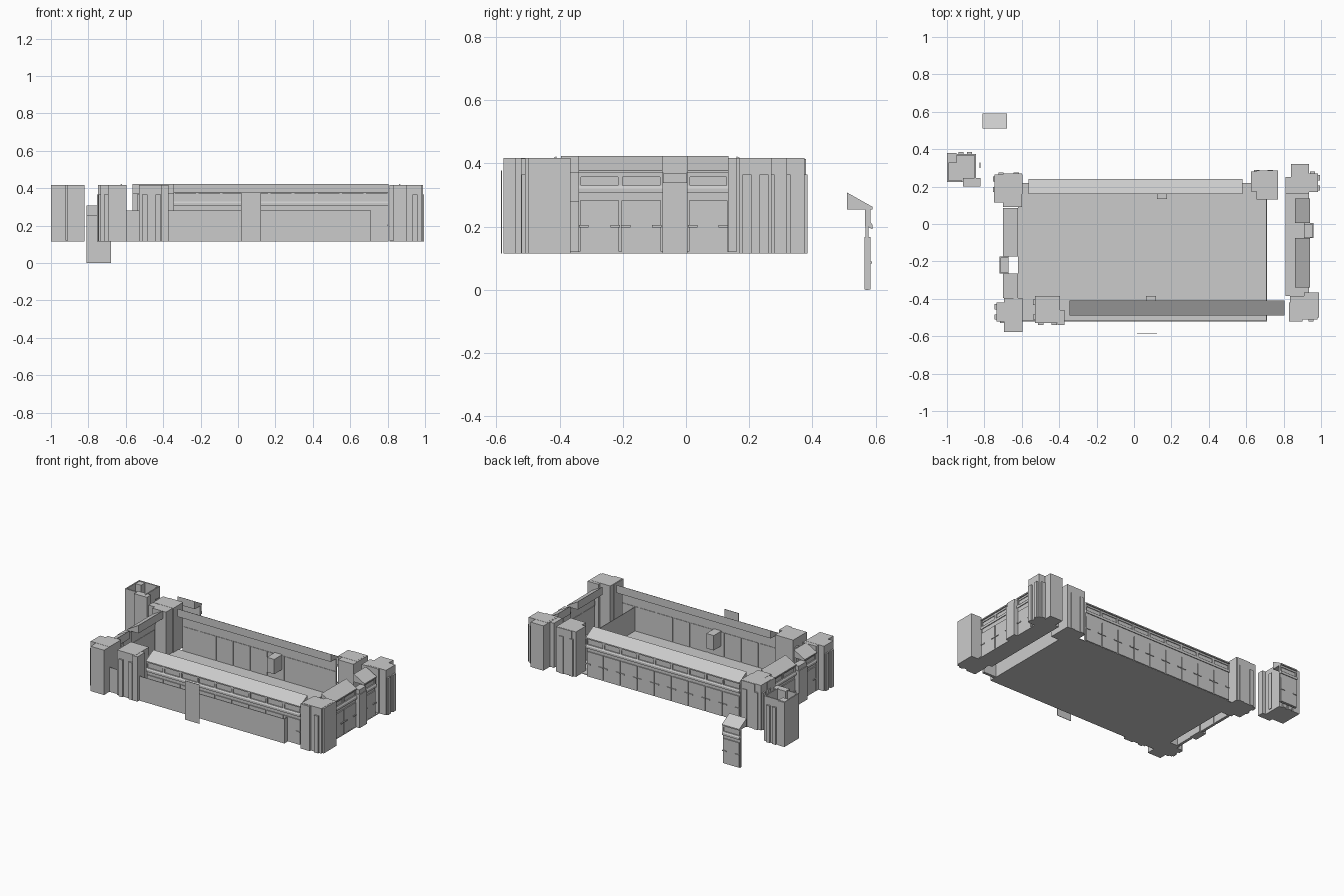
import bpy, bmesh, math
from mathutils import Matrix, Vector

if "Cube" in bpy.data.objects:
    bpy.data.objects.remove(bpy.data.objects["Cube"])

Z0, Z1, ZP = 0.115, 0.418, 0.365   # base, tower top, pilaster top


def box(bm, x0, x1, y0, y1, z0, z1):
    m = Matrix.Translation(((x0 + x1) / 2, (y0 + y1) / 2, (z0 + z1) / 2)) @ \
        Matrix.Diagonal((x1 - x0, y1 - y0, z1 - z0, 1))
    bmesh.ops.create_cube(bm, size=1, matrix=m)


def extrude_profile(bm, prof, u0, u1):
    # closed (v, z) profile swept along u
    a = [bm.verts.new((u0, v, z)) for v, z in prof]
    b = [bm.verts.new((u1, v, z)) for v, z in prof]
    bm.faces.new(a)
    bm.faces.new(b[::-1])
    n = len(prof)
    for i in range(n):
        j = (i + 1) % n
        bm.faces.new((a[j], a[i], b[i], b[j]))


def finish(bm, name, loc=(0, 0, 0), rot=0):
    bmesh.ops.recalc_face_normals(bm, faces=bm.faces)
    me = bpy.data.meshes.new(name)
    bm.to_mesh(me)
    bm.free()
    ob = bpy.data.objects.new(name, me)
    ob.location, ob.rotation_euler = loc, (0, 0, rot)
    bpy.context.collection.objects.link(ob)
    return ob


ROOF = [(-0.08, 0.308), (-0.08, 0.255), (0.0, 0.255), (0.0, 0.263)]
SILL = [(-0.024, 0.215), (-0.024, 0.205), (0.0, 0.192), (0.0, 0.206), (-0.006, 0.215)]


def wall(name, loc, rot, runs, pilaster=None):
    # runs: (start, end, bays) along u; the wall faces local +y, eave at y = 0
    bm = bmesh.new()
    for u0, u1, bays in runs:
        extrude_profile(bm, ROOF, u0, u1)
        extrude_profile(bm, SILL, u0, u1)
        box(bm, u0, u1, -0.024, -0.014, 0.2, 0.256)       # glazing strip
        box(bm, u0, u1, -0.022, -0.012, 0, 0.2)           # backing
        w = (u1 - u0) / bays
        for i in range(bays):
            a, b = u0 + i * w, u0 + (i + 1) * w
            box(bm, a + .004, b - .004, -0.025, -0.006, 0.001, 0.168)   # lower panel
            box(bm, a, a + .007, -0.02, -0.006, 0.2, 0.256)             # window posts
            box(bm, b - .007, b, -0.02, -0.006, 0.2, 0.256)
            box(bm, a + .007, b - .007, -0.02, -0.009, 0.243, 0.256)
            box(bm, a + .002, a + .032, -0.02, -0.001, 0.083, 0.09)     # clips
            box(bm, b - .032, b - .002, -0.02, -0.001, 0.083, 0.09)
    if pilaster:
        u0, u1 = pilaster
        box(bm, u0, u1, -0.03, 0.02, 0, 0.225)
        box(bm, u0 + .004, u1 - .004, -0.03, 0.015, 0.225, 0.255)
    return finish(bm, name, loc, rot)


H = math.pi / 2
wall("back_wall", (0, 0.24, Z0), 0, [(-0.565, 0.58, 9)])
wall("front_wall", (0, -0.49, Z0), math.pi, [(-0.805, 0.345, 9)])
wall("right_wall", (0.94, 0, Z0), -H, [(-0.135, -0.005, 1), (0.075, 0.34, 2)], (-0.005, 0.075))
wall("left_wall", (-0.70, 0, Z0), H, [(-0.395, -0.265, 1), (-0.175, 0.085, 2)], (-0.265, -0.175))
wall("spare_wall_bay", (0, 0.59, 0), 0, [(-0.81, -0.68, 1)])

# open floor tray: floor, front skirt and right skirt
bm = bmesh.new()
box(bm, -0.62, 0.71, -0.52, 0.22, Z0, Z0 + .004)
box(bm, -0.60, 0.71, -0.52, -0.516, Z0, 0.28)
box(bm, 0.706, 0.71, -0.516, 0.17, Z0, 0.28)
finish(bm, "floor_tray")

bm = bmesh.new()
box(bm, 0.81, 0.935, -0.385, 0.17, Z0, Z0 + .006)
finish(bm, "right_floor_strip")

# loose front panel and inner blocks
bm = bmesh.new()
box(bm, 0.015, 0.122, -0.585, -0.582, Z0, 0.378)
finish(bm, "front_panel")
for n, y0, y1 in (("front", -0.47, -0.385), ("back", 0.133, 0.22)):
    x = 0.063 if n == "front" else 0.122
    bm = bmesh.new()
    box(bm, x, x + .055, y0, y1, 0.19, 0.29)
    finish(bm, n + "_inner_block")


def tower(name, rects, sx, sy):
    # overlapping full-height blocks, with slim lower pilasters on the outer sides
    bm = bmesh.new()
    for i, (x0, x1, y0, y1) in enumerate(rects):
        box(bm, x0, x1, y0, y1, Z0, Z1 - i * .001)
    x0, x1, y0, y1 = rects[0]
    cx, cy, w, d = (x0 + x1) / 2, (y0 + y1) / 2, x1 - x0, y1 - y0
    ex, ey = (x1 if sx > 0 else x0), (y1 if sy > 0 else y0)
    for k in (-.27, .27):
        px, py = cx + k * w, cy + k * d
        box(bm, px - .014, px + .014, ey - .01, ey + .01, Z0, ZP)
        box(bm, ex - .01, ex + .01, py - .014, py + .014, Z0, ZP)
    return finish(bm, name)


tower("front_left_tower", [(-.735, -.595, -.52, -.42), (-.695, -.595, -.578, -.395)], -1, -1)
tower("front_inner_tower", [(-.53, -.395, -.53, -.385), (-.41, -.372, -.54, -.46)], -1, -1)
tower("front_right_tower", [(.835, .98, -.51, -.385), (.91, .99, -.50, -.365), (.83, .90, -.522, -.42)], 1, -1)
tower("back_left_tower", [(-.745, -.595, .16, .265), (-.70, -.60, .09, .27), (-.748, -.67, .115, .2)], -1, 1)
tower("back_inner_tower", [(.625, .76, .175, .28), (.655, .77, .13, .285)], 1, 1)
tower("back_right_tower", [(.85, .985, .17, .27), (.84, .935, .16, .32), (.81, .87, .16, .25)], 1, 1)

# hollow corner tower, open at the top
bm = bmesh.new()
T = .008
box(bm, -1.0, -.845, .225, .375, Z0, Z0 + .005)
box(bm, -1.0, -.845, .367, .375, Z0, Z1)
box(bm, -1.0, -.992, .225, .367, Z0, Z1)
box(bm, -.992, -.92, .225, .233, Z0, Z1)
box(bm, -.853, -.845, .225, .367, Z0, Z1)
box(bm, -.915, -.82, .2, .245, Z0, Z1 - .002)
box(bm, -1.0, -.95, .325, .38, Z0, Z1 - .003)
for x in (-.925, -.88):
    box(bm, x - .014, x + .014, .37, .385, Z0, ZP)
finish(bm, "hollow_corner_tower")
# loose thin strip beside the hollow tower
bm = bmesh.new()
box(bm, -.825, -.821, .3, .33, Z0, ZP)
finish(bm, "corner_strip")
